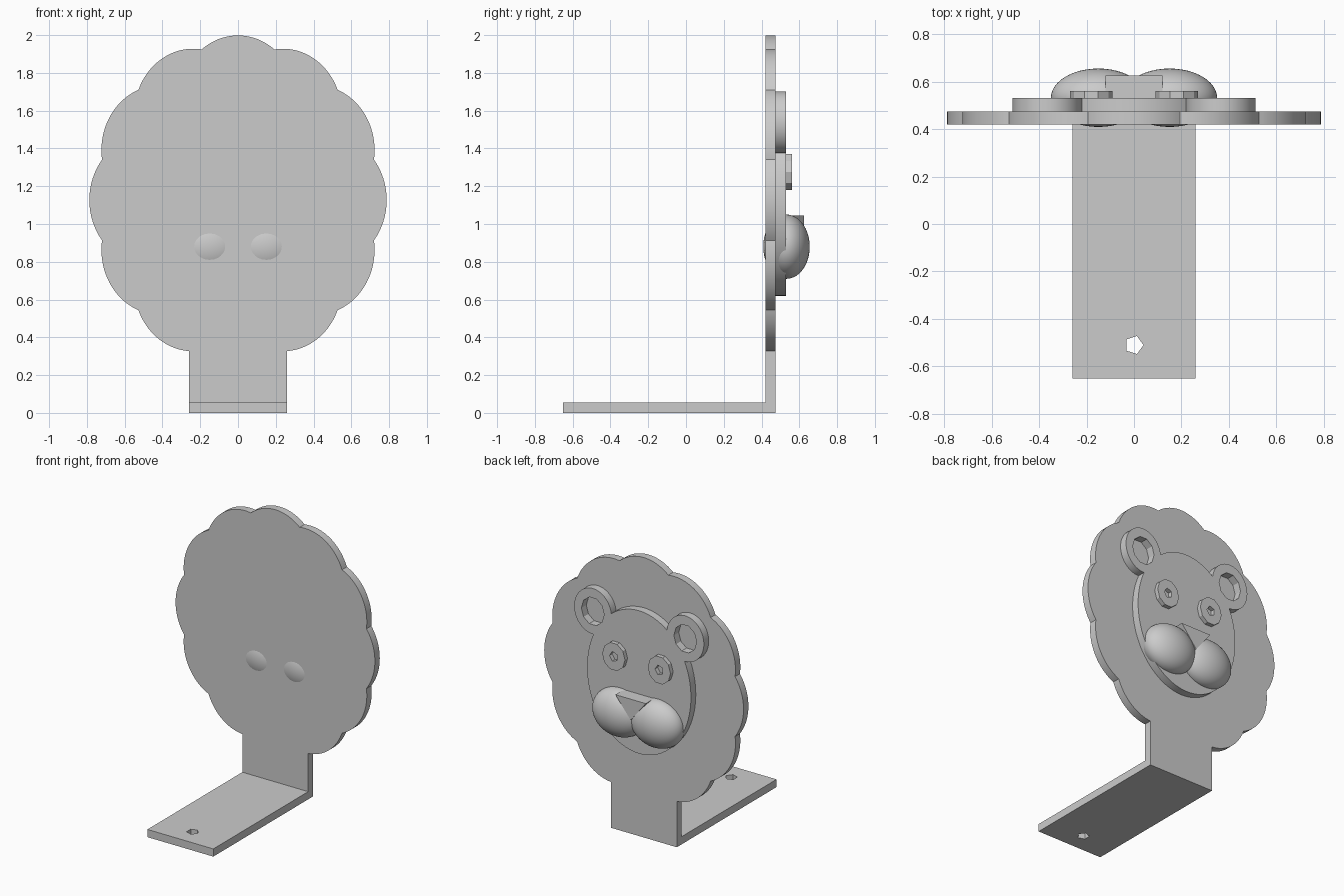
import bpy, bmesh
from math import sin, cos, pi, asin, radians

cube = bpy.data.objects.get("Cube")
if cube:
    bpy.data.objects.remove(cube, do_unlink=True)

grey = bpy.data.materials.new("light_grey")
grey.use_nodes = True
grey.diffuse_color = (0.6, 0.6, 0.6, 1)
grey.node_tree.nodes["Principled BSDF"].inputs["Base Color"].default_value = (0.6, 0.6, 0.6, 1)

STRETCH = 1.107      # height over width of the round parts
MID = 1.127          # height of the mane centre
FRONT, BACK, FACE = 0.42, 0.475, 0.53   # depth layers of the plates


def finish(name, bm):
    bmesh.ops.recalc_face_normals(bm, faces=bm.faces)
    mesh = bpy.data.meshes.new(name)
    bm.to_mesh(mesh)
    bm.free()
    mesh.materials.append(grey)
    ob = bpy.data.objects.new(name, mesh)
    bpy.context.collection.objects.link(ob)
    return ob


def activate(ob):
    bpy.ops.object.select_all(action='DESELECT')
    ob.select_set(True)
    bpy.context.view_layer.objects.active = ob


def smooth(ob):
    activate(ob)
    bpy.ops.object.shade_smooth_by_angle(angle=radians(30))


def prism(name, points, start, end, axis="y"):
    """Extrude a flat outline along y (outline in x, z) or along z (outline in x, y)."""
    bm = bmesh.new()
    place = (lambda a, b, c: (a, c, b)) if axis == "y" else (lambda a, b, c: (a, b, c))
    face = bm.faces.new([bm.verts.new(place(a, b, start)) for a, b in points])
    moved = bmesh.ops.extrude_face_region(bm, geom=[face])["geom"]
    bmesh.ops.translate(bm, vec=place(0, 0, end - start),
                        verts=[v for v in moved if isinstance(v, bmesh.types.BMVert)])
    return finish(name, bm)


def ellipse(cx, cz, rx, rz, sides):
    return [(cx + rx * cos(2 * pi * i / sides), cz + rz * sin(2 * pi * i / sides))
            for i in range(sides)]


def combine(ob, tool, operation):
    mod = ob.modifiers.new("combine", 'BOOLEAN')
    mod.operation, mod.object, mod.solver = operation, tool, 'EXACT'
    activate(ob)
    bpy.ops.object.modifier_apply(modifier=mod.name)
    bpy.data.objects.remove(tool, do_unlink=True)


# Scalloped mane and upright stem as one plate
HALF = 0.26
reach, radius = 0.476, 0.311
spread = asin(0.193 / radius)
outline = [(HALF, 0)]
for k in range(-2, 9):
    turn = k * pi / 6
    for i in range(24):
        a = turn + spread * (2 * i / 24 - 1)
        x = reach * cos(turn) + radius * cos(a)
        z = MID + STRETCH * (reach * sin(turn) + radius * sin(a))
        if abs(x) > HALF or z > MID:
            outline.append((x, z))
outline.append((-HALF, 0))
# Square the stem up to the lowest scallops
join = 0.327
outline.insert(1, (HALF, join))
outline.insert(-1, (-HALF, join))
smooth(prism("mane_and_stem", outline, FRONT, BACK))

# Foot plate with screw hole
foot = prism("foot_plate", [(-HALF, -0.65), (HALF, -0.65), (HALF, FRONT), (-HALF, FRONT)],
             0, 0.055, "z")
combine(foot, prism("hole", ellipse(0, -0.51, 0.04, 0.04, 5), -0.1, 0.2, "z"), 'DIFFERENCE')

# Head with pierced ears
head = prism("head_and_ears", ellipse(0, 1.13, 0.41, 0.51, 96), BACK, FACE)
for s in (-1, 1):
    combine(head, prism("ear", ellipse(s * 0.365, 1.538, 0.147, 0.163, 64), BACK, FACE), 'UNION')
for s in (-1, 1):
    combine(head, prism("hole", ellipse(s * 0.365, 1.538, 0.09, 0.1, 10), 0.4, 0.6),
            'DIFFERENCE')
smooth(head)

for s, side in ((1, "left"), (-1, "right")):
    # Eye disc with pupil hole
    eye = prism(side + "_eye", ellipse(s * 0.18, 1.275, 0.09, 0.1, 10), FACE, 0.56)
    combine(eye, prism("pupil", ellipse(s * 0.18, 1.275, 0.033, 0.036, 5), 0.5, 0.6),
            'DIFFERENCE')
    # Cheek
    bm = bmesh.new()
    bmesh.ops.create_uvsphere(bm, u_segments=48, v_segments=32, radius=1)
    bmesh.ops.scale(bm, vec=(0.2, 0.123, 0.17), verts=bm.verts)
    bmesh.ops.translate(bm, vec=(s * 0.15, 0.532, 0.88), verts=bm.verts)
    smooth(finish(side + "_cheek", bm))

# Nose
prism("nose", [(-0.12, 1.045), (0.12, 1.045), (0, 0.895)], FACE, 0.625)
